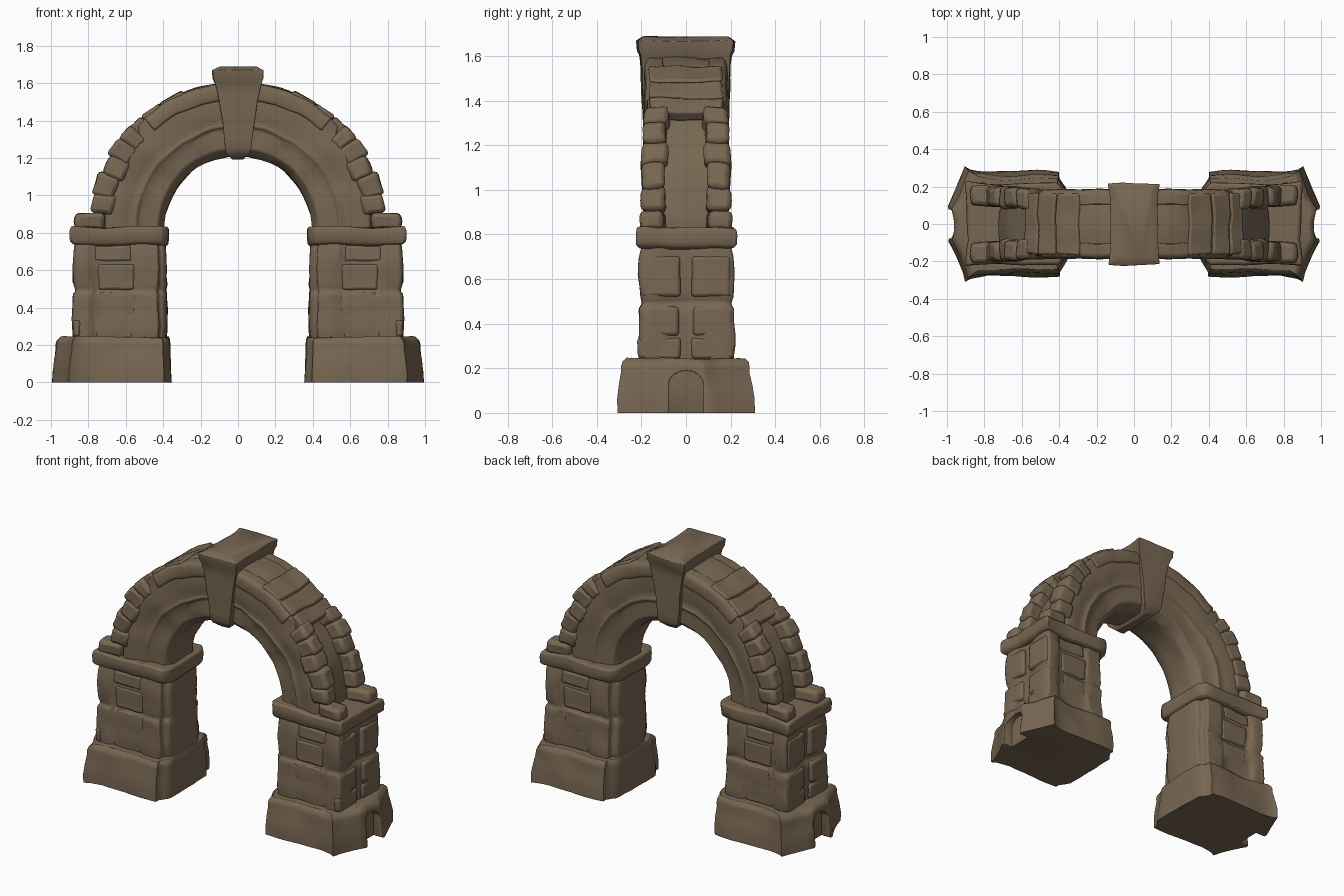
import bpy, bmesh, math
from mathutils import Vector, Matrix, noise

if "Cube" in bpy.data.objects:
    bpy.data.objects.remove(bpy.data.objects["Cube"])

stone_mat = bpy.data.materials.new("brown stone")
stone_mat.diffuse_color = (0.190, 0.137, 0.086, 1)
stone_mat.use_nodes = True
stone_mat.node_tree.nodes["Principled BSDF"].inputs["Base Color"].default_value = stone_mat.diffuse_color


def finish(bm, name, rough=0.01, bevel=0.012, size=0.07, mirror=(True, False)):
    """Subdivide, roughen like worn stone, bevel, mirror and smooth."""
    for _ in range(3):
        long = [e for e in bm.edges if e.calc_length() > size
                and not all(len(f.verts) > 4 for f in e.link_faces)]
        if long:
            bmesh.ops.subdivide_edges(bm, edges=long, cuts=1, use_grid_fill=True)
    for v in bm.verts:
        d = noise.noise_vector(v.co * 6.5) * rough + noise.noise_vector(v.co * 15) * rough * 0.4
        if v.co.z < 0.001:
            d.z = 0
        if abs(v.co.x) < 0.001:
            d.x = 0
        v.co += d
    bmesh.ops.recalc_face_normals(bm, faces=bm.faces)
    me = bpy.data.meshes.new(name)
    bm.to_mesh(me)
    bm.free()
    me.materials.append(stone_mat)
    ob = bpy.data.objects.new(name, me)
    bpy.context.collection.objects.link(ob)
    if bevel:
        b = ob.modifiers.new("worn edges", 'BEVEL')
        b.width, b.segments = bevel, 2
        b.limit_method, b.angle_limit = 'ANGLE', math.radians(38)
    if any(mirror):
        m = ob.modifiers.new("mirror", 'MIRROR')
        m.use_axis = (mirror[0], mirror[1], False)
        m.use_mirror_merge = False
    bpy.ops.object.select_all(action='DESELECT')
    ob.select_set(True)
    bpy.context.view_layer.objects.active = ob
    bpy.ops.object.shade_smooth_by_angle(angle=math.radians(45))
    return ob


def loft(rings):
    bm = bmesh.new()
    rows = [[bm.verts.new(p) for p in r] for r in rings]
    n = len(rows[0])
    for a, b in zip(rows, rows[1:]):
        for i in range(n):
            j = (i + 1) % n
            bm.faces.new((a[i], a[j], b[j], b[i]))
    bm.faces.new(rows[0][::-1])
    bm.faces.new(rows[-1])
    return bm


def both_sides(half):
    """Half plan (y > 0, inner to outer) -> closed symmetric outline."""
    return half + [(x, -y) for x, y in half[::-1] if y > 0]


def column(half, levels):
    """Stack a plan outline; each level is (z, growth)."""
    cx, plan = 0.64, both_sides(half)
    return loft([[(x + g * (1 if x > cx else -0.3) * min(1, abs(x - cx) * 6),
                   y + g * max(-1, min(1, y * 6)), z) for x, y in plan] for z, g in levels])


def stone(name, loc, dims, angle=0, rough=0.016, bevel=0.022, taper=1.0):
    """Worn block, turned about y, repeated in all four quarters."""
    bm = bmesh.new()
    bmesh.ops.create_cube(bm, size=1)
    for v in bm.verts:
        if v.co.z > 0:
            v.co.x *= taper
    m = Matrix.Translation(loc) @ Matrix.Rotation(-angle, 4, 'Y') @ Matrix.Diagonal((*dims, 1))
    bmesh.ops.transform(bm, matrix=m, verts=bm.verts)
    return finish(bm, name, rough, bevel, 0.06, (True, True))


# plinth with flared corners and a bulging outer face
plinth_plan = [(0.36, 0.19), (0.40, 0.25), (0.40, 0.275), (0.52, 0.28), (0.64, 0.272), (0.78, 0.275),
               (0.87, 0.285), (0.90, 0.30), (0.915, 0.25), (0.945, 0.17), (0.985, 0.09), (0.975, 0.03)]
plinth = finish(column(plinth_plan, [(0, 0.006), (0.06, 0.006), (0.12, 0), (0.18, -0.012),
                                     (0.205, -0.012), (0.225, -0.018), (0.243, -0.036)]), "plinth", 0.010, 0.008)

# arched niche in the outer face of the plinth
arch_pts = [(-0.078, -0.05), (0.078, -0.05)] + [
    (0.078 * math.cos(t * math.pi / 8), 0.13 + 0.06 * math.sin(t * math.pi / 8)) for t in range(9)]
cutter = finish(loft([[(x, y, z) for y, z in arch_pts] for x in (0.925, 1.1)]),
                "niche_cutter", 0, 0, 9, (False, False))
cutter.hide_render = True
cutter.hide_viewport = True
cut = plinth.modifiers.new("niche", 'BOOLEAN')
cut.object, cut.operation = cutter, 'DIFFERENCE'
plinth.modifiers.move(2, 0) if plinth.modifiers[-1].name == "niche" and len(plinth.modifiers) > 2 else None

# shaft with inner pilaster and bulging courses
shaft_plan = [(0.385, 0.11), (0.395, 0.14), (0.425, 0.15), (0.43, 0.195), (0.54, 0.198), (0.56, 0.185),
              (0.76, 0.185), (0.785, 0.205), (0.865, 0.205), (0.875, 0.17), (0.87, 0.09), (0.855, 0.02)]
finish(column(shaft_plan, [(0.22, 0.005), (0.30, 0.012), (0.40, 0.009), (0.47, 0.008), (0.49, -0.008),
                           (0.52, 0.002), (0.62, 0.006), (0.70, 0.004), (0.76, -0.006)]), "shaft", 0.011)

# raised stones on the front, back and outer faces of the shaft
for x, z, w, h in [(0.64, 0.42, 0.20, 0.12), (0.65, 0.565, 0.19, 0.14), (0.66, 0.29, 0.19, 0.11),
                   (0.67, 0.69, 0.20, 0.08)]:
    stone("shaft_face_stone", (x, 0.178, z), (w, 0.035, h), 0, 0.01, 0.012)
for y, z, w, h in [(0.12, 0.41, 0.17, 0.13), (0.11, 0.61, 0.17, 0.18), (0.12, 0.29, 0.19, 0.09)]:
    stone("shaft_side_stone", (0.862, y, z), (0.04, w, h), 0, 0.008, 0.014)

# capital
cap_plan = [(0.37, 0.12), (0.375, 0.175), (0.405, 0.21), (0.42, 0.218), (0.55, 0.215), (0.72, 0.212),
            (0.85, 0.218), (0.893, 0.225), (0.895, 0.18), (0.885, 0.08)]
finish(column(cap_plan, [(0.735, -0.012), (0.755, 0.004), (0.80, 0.006), (0.832, 0.0)]), "capital", 0.010)

# arch ring: stepped section swept over a quarter turn
CZ = 0.82


def on_arc(r, a, y):
    return (r * math.cos(a), y, CZ + r * math.sin(a))


def ring_section(a):
    deg = math.degrees(a)
    full = max(0.0, min(1.0, (deg - 42) / 4))
    core = 0.715 + 0.06 * full
    face = 0.19 - 0.012 * full
    half = [(0.395, 0.10), (0.43, 0.15), (0.53, 0.158), (0.55, 0.176), (0.565, 0.168),
            (0.60, 0.172), (0.66, face), (core - 0.012, face - 0.008), (core, 0.15), (core + 0.008, 0.06)]
    return [on_arc(r, a, y) for r, y in both_sides(half)]


finish(loft([ring_section(math.radians(a)) for a in
             (-2, 5, 12, 19, 26, 33, 39, 42, 46, 52, 58, 64, 70, 76, 83, 90)]), "arch_ring", 0.012, 0.008)

# broken edge stones climbing both flanks of the arch
for deg, r, dr, length, y, w in [(3, 0.79, 0.15, 0.09, 0.15, 0.11), (10.5, 0.73, 0.12, 0.11, 0.145, 0.11),
                                 (18, 0.745, 0.12, 0.12, 0.145, 0.10), (26.5, 0.725, 0.12, 0.12, 0.14, 0.11),
                                 (34, 0.74, 0.13, 0.11, 0.14, 0.10), (41, 0.74, 0.13, 0.09, 0.135, 0.11)]:
    a = math.radians(deg)
    stone("flank_stone", on_arc(r, a, y), (dr, w, length), a)

# outer moulding between flank stones and keystone
band = [(0.69, 0.14), (0.69, 0.178), (0.71, 0.186), (0.765, 0.182), (0.782, 0.165), (0.782, 0.10)]
finish(loft([[on_arc(r, math.radians(a), y) for r, y in band] for a in (50, 56, 62, 68, 74, 80, 86)]),
       "outer_moulding", 0.010, 0.008, 0.07, (True, True))

# slabs lying across the crest
for deg, length in [(45.5, 0.10), (53.5, 0.11), (63, 0.14)]:
    a = math.radians(deg)
    bm = bmesh.new()
    bmesh.ops.create_cube(bm, size=1)
    m = Matrix.Translation(on_arc(0.762, a, 0)) @ Matrix.Rotation(-a, 4, 'Y') @ Matrix.Diagonal((0.06, 0.33, length, 1))
    bmesh.ops.transform(bm, matrix=m, verts=bm.verts)
    finish(bm, "crest_slab", 0.015, 0.012)

# keystone: tapered wedge with a wide cap
key_levels = [(1.195, 0.03, 0.14), (1.225, 0.062, 0.175), (1.25, 0.07, 0.187), (1.35, 0.082, 0.192), (1.45, 0.096, 0.196),
              (1.55, 0.112, 0.198), (1.60, 0.124, 0.202), (1.625, 0.134, 0.212), (1.668, 0.138, 0.216), (1.685, 0.10, 0.19)]
finish(loft([[(sx * w, sy * d, z) for sx, sy in
              [(-1, -1), (-0.4, -1.02), (0.4, -1.02), (1, -1), (0.93, -0.5), (0.93, 0.5),
               (1, 1), (0.4, 1.02), (-0.4, 1.02), (-1, 1), (-0.93, 0.5), (-0.93, -0.5)]]
             for z, w, d in key_levels]), "keystone", 0.008, 0.010, 0.07, (False, False))
